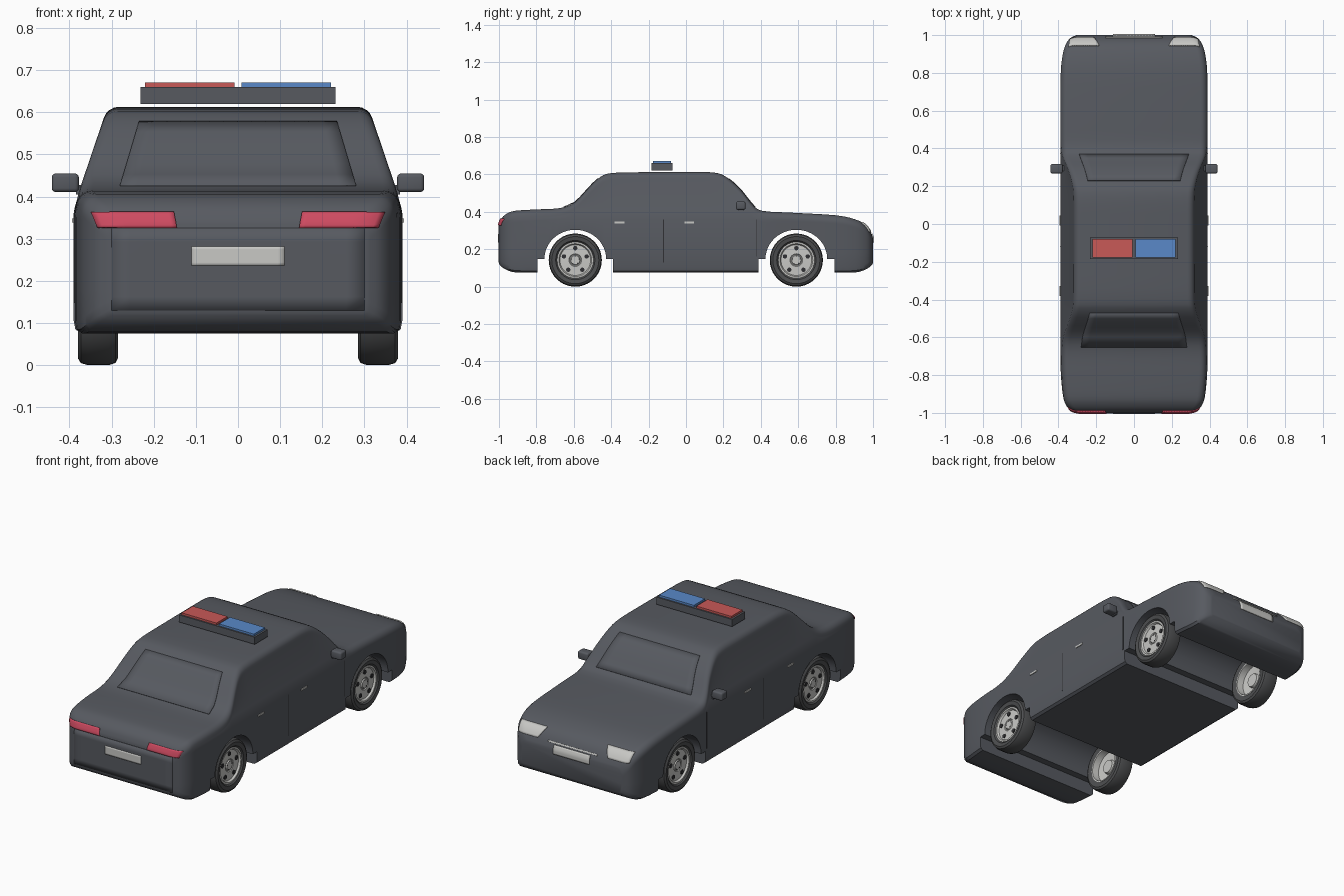
import bpy, bmesh, math
from mathutils import Vector, Matrix
from mathutils.bvhtree import BVHTree

if "Cube" in bpy.data.objects:
    bpy.data.objects.remove(bpy.data.objects["Cube"])


def material(name, rgb):
    m = bpy.data.materials.new(name)
    m.use_nodes = True
    m.diffuse_color = (*rgb, 1)
    m.node_tree.nodes["Principled BSDF"].inputs["Base Color"].default_value = (*rgb, 1)
    return m


GREY = material("body grey", (0.095, 0.102, 0.118))
TYRE = material("tyre rubber", (0.075, 0.077, 0.08))
DARK = material("dark recess", (0.03, 0.03, 0.033))
SILVER = material("silver", (0.58, 0.58, 0.56))
RED = material("beacon red", (0.58, 0.10, 0.095))
BLUE = material("beacon blue", (0.10, 0.25, 0.58))
TAIL = material("tail light red", (0.62, 0.07, 0.12))


def make(name, bm, mat, smooth=None):
    mesh = bpy.data.meshes.new(name)
    bm.to_mesh(mesh)
    bm.free()
    ob = bpy.data.objects.new(name, mesh)
    bpy.context.collection.objects.link(ob)
    mesh.materials.append(mat)
    if smooth:
        shade(ob, smooth)
    return ob


def activate(ob):
    bpy.ops.object.select_all(action='DESELECT')
    ob.select_set(True)
    bpy.context.view_layer.objects.active = ob


def shade(ob, degrees):
    activate(ob)
    bpy.ops.object.shade_smooth_by_angle(angle=math.radians(degrees))


def box(name, lo, hi, mat, bevel=0):
    lo, hi = Vector(lo), Vector(hi)
    bm = bmesh.new()
    bmesh.ops.create_cube(bm, size=1, matrix=Matrix.Translation((lo + hi) / 2)
                          @ Matrix.Diagonal((*(hi - lo), 1)))
    if bevel:
        bmesh.ops.bevel(bm, geom=bm.edges[:], offset=bevel, segments=3,
                        affect='EDGES', profile=0.5)
    return make(name, bm, mat, 40 if bevel else None)


def lathe(name, profile, mat, centre, side):
    # profile of (radius, x) spun about the axle
    bm = bmesh.new()
    vs = [bm.verts.new((side * x, 0, r)) for r, x in profile]
    es = [bm.edges.new(p) for p in zip(vs, vs[1:])]
    bmesh.ops.spin(bm, geom=vs + es, axis=(1, 0, 0), cent=(0, 0, 0),
                   angle=2 * math.pi, steps=40)
    bmesh.ops.remove_doubles(bm, verts=bm.verts, dist=1e-5)
    bmesh.ops.recalc_face_normals(bm, faces=bm.faces)
    bmesh.ops.translate(bm, verts=bm.verts, vec=centre)
    return make(name, bm, mat, 35)


# ---- body shell: (y, bottom, top, half width) stations from tail to nose
STATIONS = [
    (-1.0, .122, .335, .305), (-.985, .105, .368, .338), (-.955, .088, .392, .362),
    (-.91, .076, .406, .376), (-.80, .075, .413, .387), (-.675, .075, .42, .39),
    (-.594, .075, .452, .39), (-.513, .075, .537, .39), (-.46, .075, .585, .39),
    (-.395, .075, .608, .39), (-.2, .075, .612, .39), (0, .075, .613, .39),
    (.14, .075, .611, .39), (.21, .075, .59, .39), (.29, .075, .522, .39),
    (.353, .075, .443, .39), (.406, .075, .406, .39), (.556, .075, .396, .39),
    (.797, .075, .382, .388), (.904, .076, .36, .376), (.957, .09, .332, .358),
    (.985, .108, .295, .336), (1.0, .125, .26, .305)]


def smooth_stations(pts, n=3):
    out = []
    for i in range(len(pts) - 1):
        p = [Vector(pts[min(max(j, 0), len(pts) - 1)]) for j in range(i - 1, i + 3)]
        for k in range(n):
            t = k / n
            out.append(0.5 * (2 * p[1] + (p[2] - p[0]) * t
                              + (2 * p[0] - 5 * p[1] + 4 * p[2] - p[3]) * t * t
                              + (3 * p[1] - p[0] - 3 * p[2] + p[3]) * t ** 3))
    return out + [Vector(pts[-1])]


def taper(z):
    if z < .36:
        return 1
    return 1 - .035 * (z - .36) / .05 if z < .41 else .965 - .165 * (z - .41) / .19


def section(y, zb, zt, w):
    r = .038
    s1, s2 = min(.36, zt - .06), min(.41, zt - .045)
    half = [(.955 * w, zb), (.99 * w, zb + .01), (w, zb + .03), (w, .18),
            (w * taper(s1), s1), (w * taper(s2), s2)]
    cx = w * taper(zt - r) - r
    for k in range(6):
        a = k / 5 * math.pi / 2
        half.append((cx + r * math.cos(a), zt - r + r * math.sin(a)))
    ring = half + [(-x, z) for x, z in reversed(half)]
    return [(x, y, z) for x, z in ring]


bm = bmesh.new()
rings = [[bm.verts.new(p) for p in section(*s)] for s in smooth_stations(STATIONS)]
for a, b in zip(rings, rings[1:]):
    for i in range(len(a)):
        j = (i + 1) % len(a)
        bm.faces.new((a[i], a[j], b[j], b[i]))
bm.faces.new(rings[0])
bm.faces.new(rings[-1])
bmesh.ops.recalc_face_normals(bm, faces=bm.faces)
surface = BVHTree.FromBMesh(bm)
body = make("body", bm, GREY)

# ---- wheel wells cut through the full width
AXLES = {"rear": -.592, "front": .59}
for end, cy in AXLES.items():
    prof = [(-.203, -.1), (.203, -.1), (.203, .148), (.165, .148)]
    prof += [(.165 * math.cos(a), .148 + .156 * math.sin(a))
             for a in (math.pi * k / 24 for k in range(1, 24))]
    prof += [(-.165, .148), (-.203, .148)]
    bm = bmesh.new()
    f = bm.faces.new([bm.verts.new((-.6, cy + y, z)) for y, z in prof])
    ext = bmesh.ops.extrude_face_region(bm, geom=[f])
    bmesh.ops.translate(bm, vec=(1.2, 0, 0),
                        verts=[v for v in ext["geom"] if isinstance(v, bmesh.types.BMVert)])
    bmesh.ops.recalc_face_normals(bm, faces=bm.faces)
    cutter = make(end + "_well_cutter", bm, GREY)
    cutter.hide_render = True
    mod = body.modifiers.new("well", 'BOOLEAN')
    mod.operation, mod.object, mod.solver = 'DIFFERENCE', cutter, 'EXACT'
    activate(body)
    bpy.ops.object.modifier_apply(modifier=mod.name)
    bpy.data.objects.remove(cutter)
shade(body, 35)


def patch(name, low, high, z0, z1, end, mat, thick=.006, nu=14, nv=6):
    # thin plate laid on the shell; low and high are x ranges at z0 and z1
    bm = bmesh.new()
    grid = []
    for j in range(nv + 1):
        v = j / nv
        a, b = (low[k] + (high[k] - low[k]) * v for k in (0, 1))
        row = []
        for i in range(nu + 1):
            o = Vector((a + (b - a) * i / nu, end * 2, z0 + (z1 - z0) * v))
            hit, nrm, _, _ = surface.ray_cast(o, Vector((0, -end, 0)))
            row.append(bm.verts.new(hit + nrm * .001) if hit else None)
        grid.append(row)
    for r0, r1 in zip(grid, grid[1:]):
        for i in range(nu):
            quad = (r0[i], r0[i + 1], r1[i + 1], r1[i])
            if all(quad):
                bm.faces.new(quad if end < 0 else quad[::-1])
    ob = make(name, bm, mat, 40)
    mod = ob.modifiers.new("thickness", 'SOLIDIFY')
    mod.thickness, mod.offset = thick, 0


# ---- panels, lamps and plates on the two ends
patch("rear_window", (-.28, .28), (-.235, .235), .425, .577, -1, GREY, .004)
patch("windscreen", (-.29, .29), (-.245, .245), .425, .577, 1, GREY, .004)
patch("boot_lid", (-.3, .3), (-.3, .3), .13, .325, -1, GREY, .004)
patch("front_grille_strip", (-.15, .15), (-.15, .15), .288, .295, 1, SILVER)
for end, label in ((-1, "rear"), (1, "front")):
    patch(label + "_number_plate", (-.11, .11), (-.11, .11), .236, .282, end, SILVER, .009)
for s, label in ((1, "left"), (-1, "right")):
    def span(a, b):
        return (a, b) if s > 0 else (-b, -a)
    patch(label + "_tail_light", span(.145, .332), span(.152, .347), .326, .362, -1, TAIL, .008)
    patch(label + "_headlight", span(.215, .338), span(.185, .345), .292, .342, 1, SILVER, .008)

    # door handles and mirrors
    for y, pos in ((-.355, "rear"), (.018, "front")):
        box(f"{label}_{pos}_door_handle", (s * .389 - .005, y - .026, .338),
            (s * .389 + .005, y + .026, .348), SILVER)
    lo, hi = span(.378, .442)
    box(label + "_mirror", (lo, .268, .411), (hi, .318, .455), GREY, .009)
    lo, hi = span(.355, .385)
    box(label + "_mirror_arm", (lo, .28, .405), (hi, .31, .428), GREY)

    # door seams
    for y in (-.12, .375):
        lo, hi = span(.385, .391)
        box(f"{label}_door_seam", (lo, y - .002, .13 if y < 0 else .16), (hi, y + .002, .36), DARK)

    # wheels
    for end, cy in AXLES.items():
        c = Vector((0, cy, .142))
        n = f"{end}_{label}_"
        lathe(n + "tyre", [(.096, .366), (.105, .376), (.126, .38), (.137, .373), (.142, .357),
                           (.142, .307), (.137, .291), (.126, .285), (.096, .29)], TYRE, c, s)
        lathe(n + "rim", [(0, .364), (.024, .364), (.027, .358), (.031, .358), (.034, .362),
                          (.082, .36), (.088, .37), (.097, .37), (.097, .288), (.09, .288),
                          (.086, .325), (.04, .33), (.036, .315), (0, .315)], SILVER, c, s)
        bm = bmesh.new()
        for k in range(5):
            a = math.pi / 2 + k * math.tau / 5
            for r, rad in ((.064, .012), (.021, .003)):
                at = c + Vector((s * .362, r * math.cos(a), r * math.sin(a)))
                bmesh.ops.create_cone(bm, cap_ends=True, segments=10, radius1=rad, radius2=rad,
                                      depth=.006, matrix=Matrix.Translation(at)
                                      @ Matrix.Rotation(math.pi / 2, 4, 'Y'))
        make(n + "rim_holes", bm, DARK)

# ---- roof light bar
box("light_bar_base", (-.232, -.185, .62), (.232, -.072, .66), GREY)
box("red_beacon", (-.221, -.177, .655), (-.008, -.08, .671), RED)
box("blue_beacon", (.008, -.177, .655), (.221, -.08, .671), BLUE)
